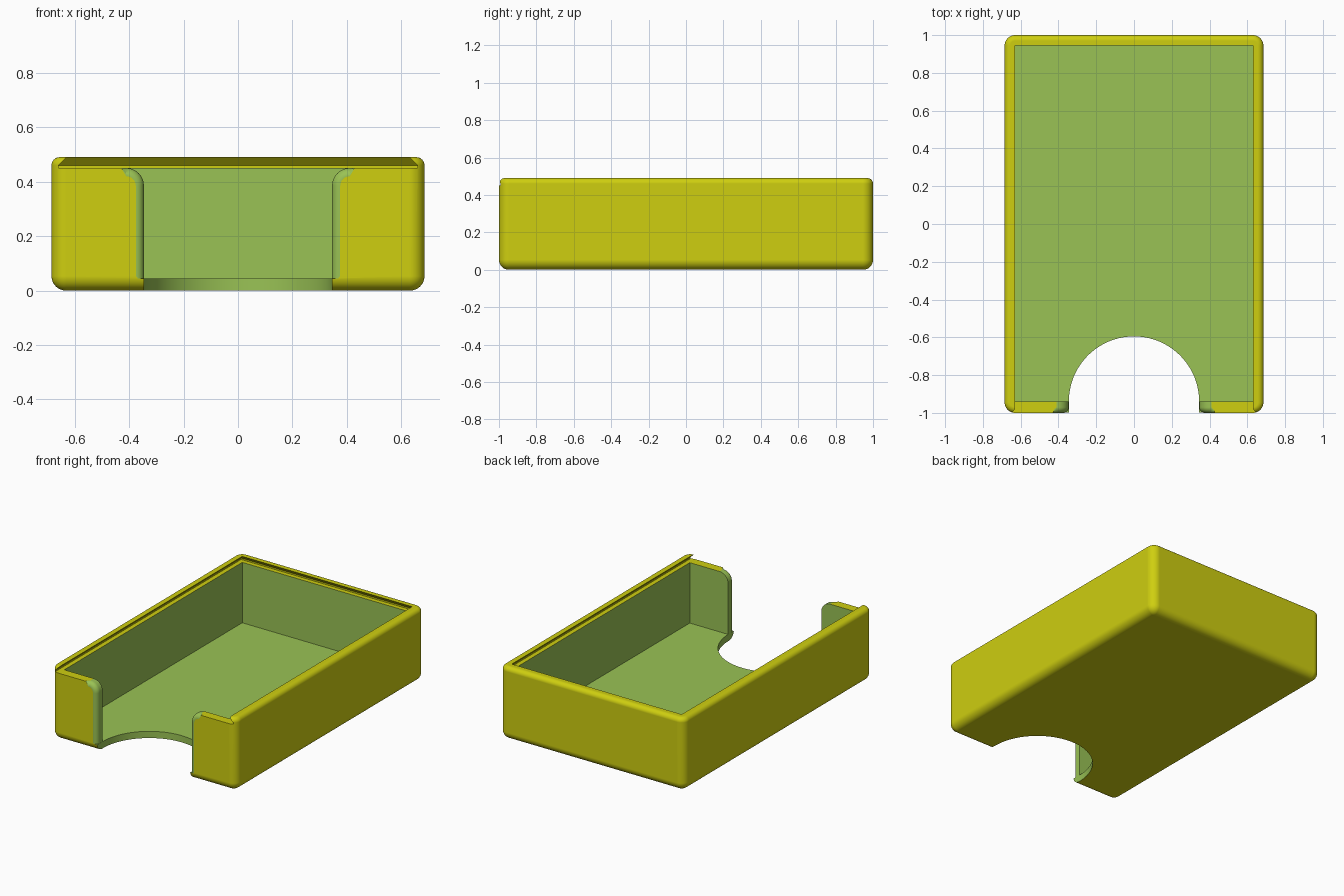
import bpy, bmesh, math

if "Cube" in bpy.data.objects:
    bpy.data.objects.remove(bpy.data.objects["Cube"])

HX, HY, H = 0.685, 1.0, 0.49      # half width, half length, height
FLOOR, RIM = 0.045, 0.45          # floor top, slot floor
YELLOW, GREEN = 0, 1


def material(name, rgb):
    m = bpy.data.materials.new(name)
    m.diffuse_color = (*rgb, 1)
    m.use_nodes = True
    m.node_tree.nodes["Principled BSDF"].inputs["Base Color"].default_value = m.diffuse_color
    return m


MATS = [material("yellow", (0.62, 0.62, 0.005)),
        material("green", (0.32, 0.54, 0.09))]


def loft(name, loops, mat):
    """Closed solid through a stack of equal-length point loops."""
    bm = bmesh.new()
    rings = [[bm.verts.new(p) for p in loop] for loop in loops]
    n = len(rings[0])
    for a, b in zip(rings, rings[1:]):
        for i in range(n):
            j = (i + 1) % n
            bm.faces.new((a[i], a[j], b[j], b[i]))
    bm.faces.new(rings[0][::-1])
    bm.faces.new(rings[-1])
    bmesh.ops.recalc_face_normals(bm, faces=bm.faces)
    for f in bm.faces:
        f.material_index = mat
    me = bpy.data.meshes.new(name)
    bm.to_mesh(me)
    bm.free()
    for m in MATS:
        me.materials.append(m)
    ob = bpy.data.objects.new(name, me)
    bpy.context.collection.objects.link(ob)
    return ob


def rounded_rect(inset, z, r=0.055, seg=8):
    """Rounded rectangle of the outer shell, shrunk by inset."""
    rr = max(r - inset, 0.002)
    pts = []
    for k, (sx, sy) in enumerate([(1, 1), (-1, 1), (-1, -1), (1, -1)]):
        for i in range(seg + 1):
            a = math.pi / 2 * (k + i / seg)
            pts.append((sx * (HX - inset - rr) + rr * math.cos(a),
                        sy * (HY - inset - rr) + rr * math.sin(a), z))
    return pts


def rect(hx, y0, y1, z):
    return [(-hx, y0, z), (hx, y0, z), (hx, y1, z), (-hx, y1, z)]


# Outer shell: rounded bottom, smaller rounding on the top
quarter = [math.pi / 2 * i / 8 for i in range(9)]
RB, RT = 0.053, 0.03
shell = [rounded_rect(RB * (1 - math.sin(a)), RB * (1 - math.cos(a))) for a in quarter]
shell += [rounded_rect(RT * (1 - math.cos(a)), H - RT + RT * math.sin(a)) for a in quarter]
tray = loft("tray", shell, YELLOW)

# Inner cavity
cavity = loft("cavity_cutter", [rect(0.63, -0.94, 0.945, z) for z in (FLOOR, 0.455)], GREEN)

# Dovetail slot for a sliding lid, open at the front
slot = loft("lid_slot_cutter", [rect(0.66, -1.1, 0.975, RIM),
                                rect(0.66, -1.1, 0.975, 0.46),
                                rect(0.60, -1.1, 0.915, 0.52)], YELLOW)

# Round finger notch through floor and front wall
W, YC = 0.345, -0.94
arch = [(W * math.cos(math.pi * i / 40), YC + W * math.sin(math.pi * i / 40)) for i in range(41)]
arch += [(-W, -1.1), (W, -1.1)]
notch = loft("finger_notch_cutter", [[(x, y, z) for x, y in arch] for z in (-0.1, 0.6)], GREEN)


# Rounded upper corners and front edges of the notch
def flare(y, o):
    w, r = W + 0.0005, 0.065
    half = [(w + o, FLOOR)]
    for a in quarter:
        half.append((w + r - (r - o) * math.cos(a), RIM - r + (r - o) * math.sin(a)))
    half += [(0.43, RIM + 0.002), (0.43, 0.6)]
    return [(x, y, z) for x, z in half] + [(-x, y, z) for x, z in half[::-1]]


RF = 0.03
levels = [(-0.9, 0)] + [(-0.97 - RF * math.sin(a), RF * (1 - math.cos(a))) for a in quarter]
levels += [(-1.1, RF)]
edges = loft("notch_edge_cutter", [flare(y, o) for y, o in levels], GREEN)

# Cut the shell, then drop the cutters
cutters = [cavity, slot, notch, edges]
for c in cutters:
    c.hide_render = True
    mod = tray.modifiers.new(c.name, 'BOOLEAN')
    mod.operation = 'DIFFERENCE'
    mod.solver = 'EXACT'
    mod.object = c
bpy.context.view_layer.update()
result = bpy.data.meshes.new_from_object(tray.evaluated_get(bpy.context.evaluated_depsgraph_get()))
tray.modifiers.clear()
tray.data = result
for c in cutters:
    bpy.data.objects.remove(c)

# Smooth roundings, crisp edges
bpy.ops.object.select_all(action='DESELECT')
tray.select_set(True)
bpy.context.view_layer.objects.active = tray
bpy.ops.object.shade_smooth_by_angle(angle=math.radians(30))
wn = tray.modifiers.new("weighted_normals", 'WEIGHTED_NORMAL')
wn.keep_sharp = True
